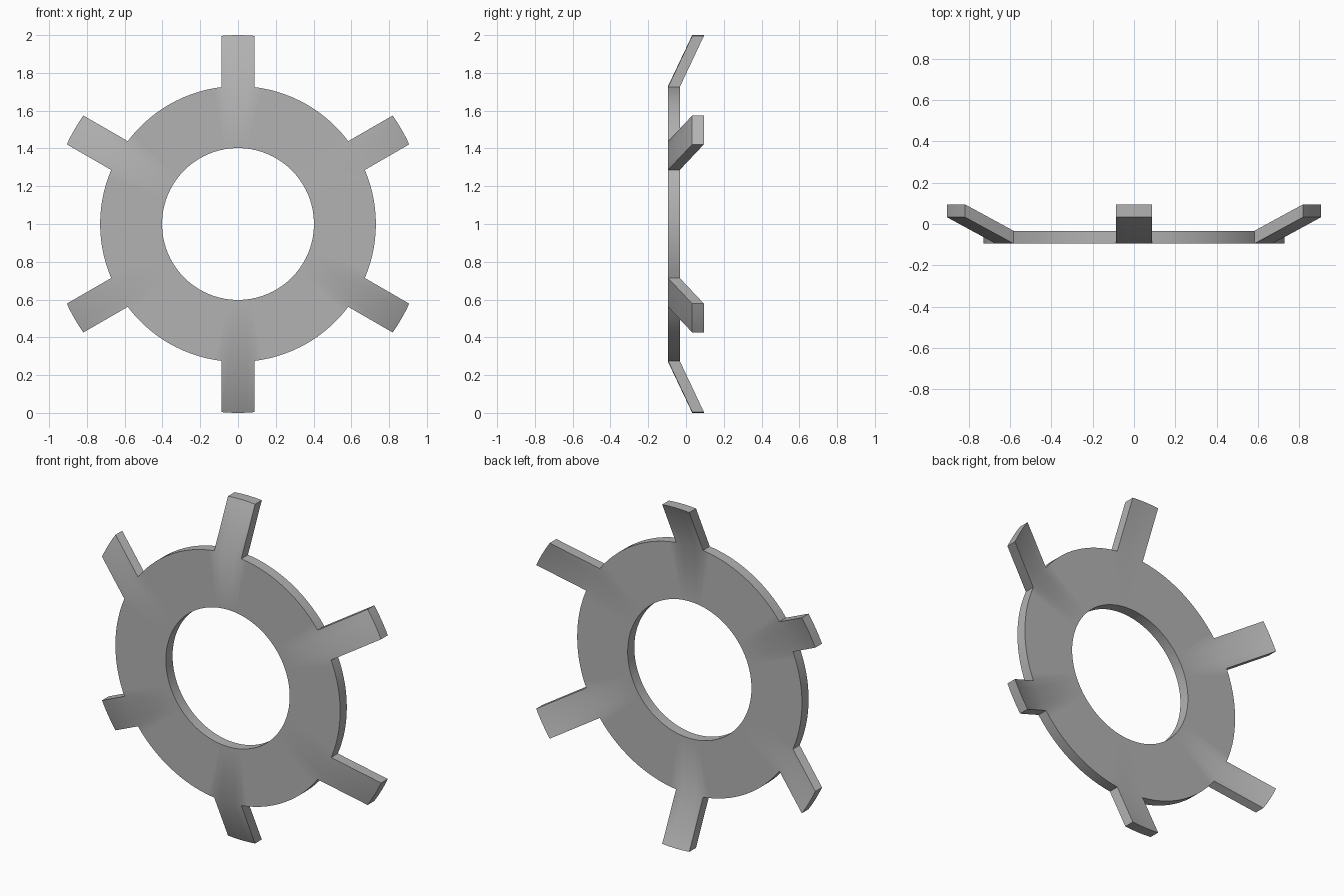
import bpy, bmesh
from math import sin, cos, asin, pi

if "Cube" in bpy.data.objects:
    bpy.data.objects.remove(bpy.data.objects["Cube"], do_unlink=True)

INNER, OUTER, TIP = 0.402, 0.73, 1.0
HALF_W = 0.088                 # half width of a tab
FRONT, THICK, BEND = -0.095, 0.062, 0.128
TABS, TAB_STEPS, GAP_STEPS = 6, 4, 14

metal = bpy.data.materials.new("grey metal")
metal.use_nodes = True
grey = (0.45, 0.45, 0.45, 1)
metal.diffuse_color = grey
metal.node_tree.nodes["Principled BSDF"].inputs["Base Color"].default_value = grey

bm = bmesh.new()


def point(radius, angle, y):
    return bm.verts.new((radius * sin(angle), y, 1 + radius * cos(angle)))


# Angles round the ring, with exact steps at the tab edges
root = asin(HALF_W / OUTER)
tip = asin(HALF_W / TIP)
pitch = 2 * pi / TABS
angles = []
for t in range(TABS):
    angles += [t * pitch - root + 2 * root * i / TAB_STEPS for i in range(TAB_STEPS)]
    angles += [t * pitch + root + (pitch - 2 * root) * i / GAP_STEPS for i in range(GAP_STEPS)]

# Flat ring
inner = [point(INNER, a, FRONT) for a in angles]
outer = [point(OUTER, a, FRONT) for a in angles]
n = len(angles)
for i in range(n):
    j = (i + 1) % n
    bm.faces.new((inner[i], outer[i], outer[j], inner[j]))

# Tabs bent backwards from the outer edge
for t in range(TABS):
    start = t * (TAB_STEPS + GAP_STEPS)
    ends = [point(TIP, t * pitch - tip + 2 * tip * i / TAB_STEPS, FRONT + BEND)
            for i in range(TAB_STEPS + 1)]
    for i in range(TAB_STEPS):
        bm.faces.new((outer[start + i], ends[i], ends[i + 1], outer[start + i + 1]))

# Thickness, straight back
back = bmesh.ops.extrude_face_region(bm, geom=bm.faces[:])["geom"]
bmesh.ops.translate(bm, vec=(0, THICK, 0),
                    verts=[g for g in back if isinstance(g, bmesh.types.BMVert)])
bmesh.ops.recalc_face_normals(bm, faces=bm.faces[:])

mesh = bpy.data.meshes.new("tabbed_ring")
bm.to_mesh(mesh)
bm.free()
mesh.materials.append(metal)
ring = bpy.data.objects.new("tabbed_ring", mesh)
bpy.context.collection.objects.link(ring)

bpy.ops.object.select_all(action='DESELECT')
ring.select_set(True)
bpy.context.view_layer.objects.active = ring
bpy.ops.object.shade_smooth_by_angle(angle=pi / 6)
